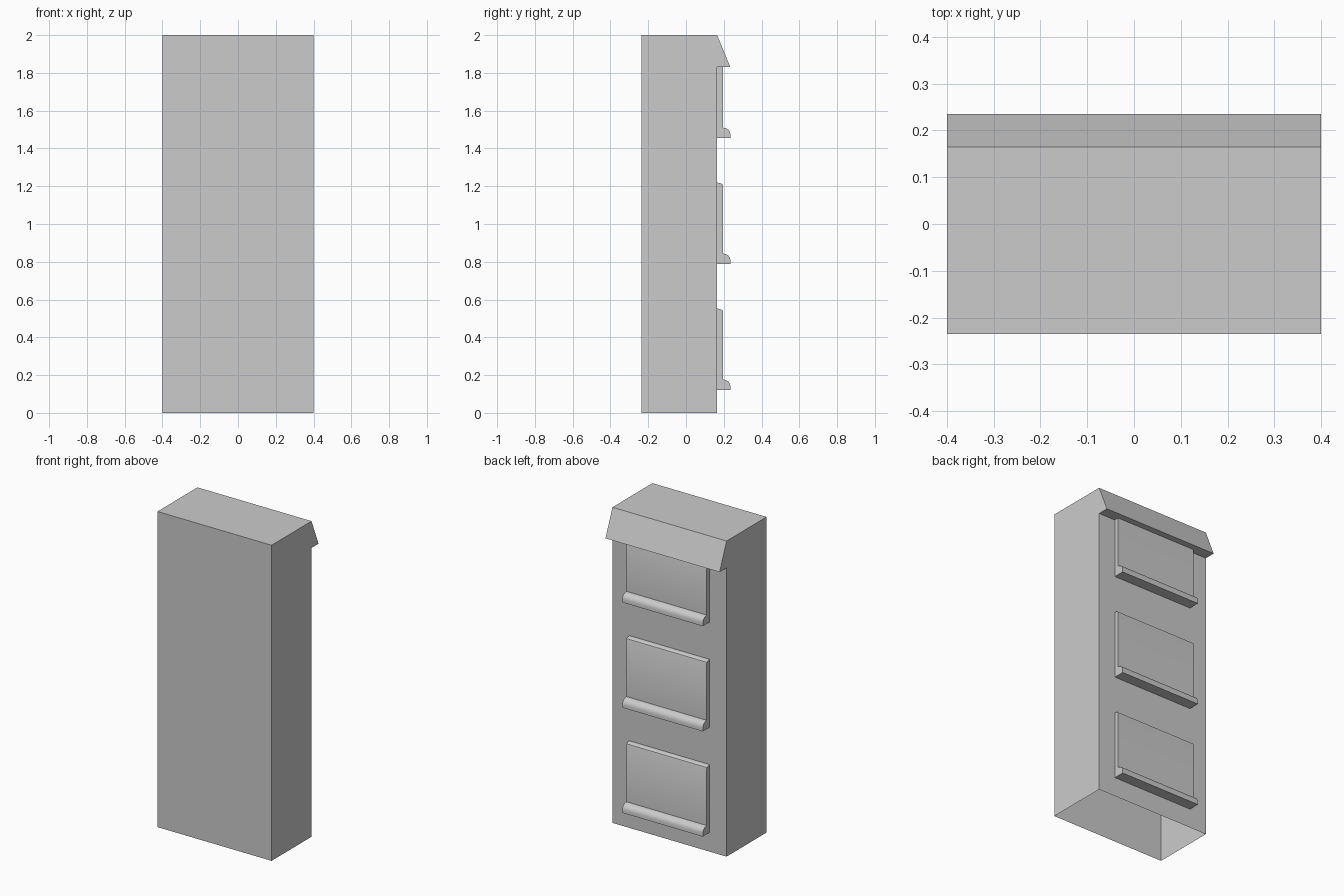
import bpy, bmesh
from math import sin, cos, pi, radians

if "Cube" in bpy.data.objects:
    bpy.data.objects.remove(bpy.data.objects["Cube"])


def extrude_profile(name, profile, half_width, open_edges=()):
    """Sweep a closed (y, z) profile along x; open_edges are left unfaced."""
    bm = bmesh.new()
    left = [bm.verts.new((-half_width, y, z)) for y, z in profile]
    right = [bm.verts.new((half_width, y, z)) for y, z in profile]
    bm.faces.new(left)
    bm.faces.new(right[::-1])
    n = len(profile)
    for i in range(n):
        if i not in open_edges:
            j = (i + 1) % n
            bm.faces.new((left[j], left[i], right[i], right[j]))
    bmesh.ops.recalc_face_normals(bm, faces=bm.faces)
    mesh = bpy.data.meshes.new(name)
    bm.to_mesh(mesh)
    bm.free()
    obj = bpy.data.objects.new(name, mesh)
    bpy.context.collection.objects.link(obj)
    return obj


def arc(cy, cz, ry, rz, steps=4):
    """Quarter ellipse from straight up round to the +y side."""
    return [(cy + ry * sin(pi / 2 * i / steps), cz + rz * cos(pi / 2 * i / steps))
            for i in range(steps + 1)]


FRONT, WALL, LIP = -0.235, 0.165, 0.235

# Cabinet body with sloped hood at the back, open underneath
extrude_profile("cabinet_body",
                [(FRONT, 0), (FRONT, 2), (WALL, 2), (LIP, 1.83), (WALL, 1.83), (WALL, 0)],
                0.4, open_edges={5})

# Three raised panels, each with a rounded top and a rounded ledge at the foot
panel_profile = ([(WALL, 0.0)]
                 + arc(WALL, 0.416, 0.03, 0.014)
                 + arc(0.195, 0.02, 0.04, 0.035)
                 + [(LIP, 0.0)])
for i in range(3):
    panel = extrude_profile(f"panel_{i + 1}", panel_profile, 0.282)
    panel.location.z = 0.122 + i * 0.6667
    bpy.ops.object.select_all(action='DESELECT')
    panel.select_set(True)
    bpy.context.view_layer.objects.active = panel
    bpy.ops.object.shade_smooth_by_angle(angle=radians(30))
